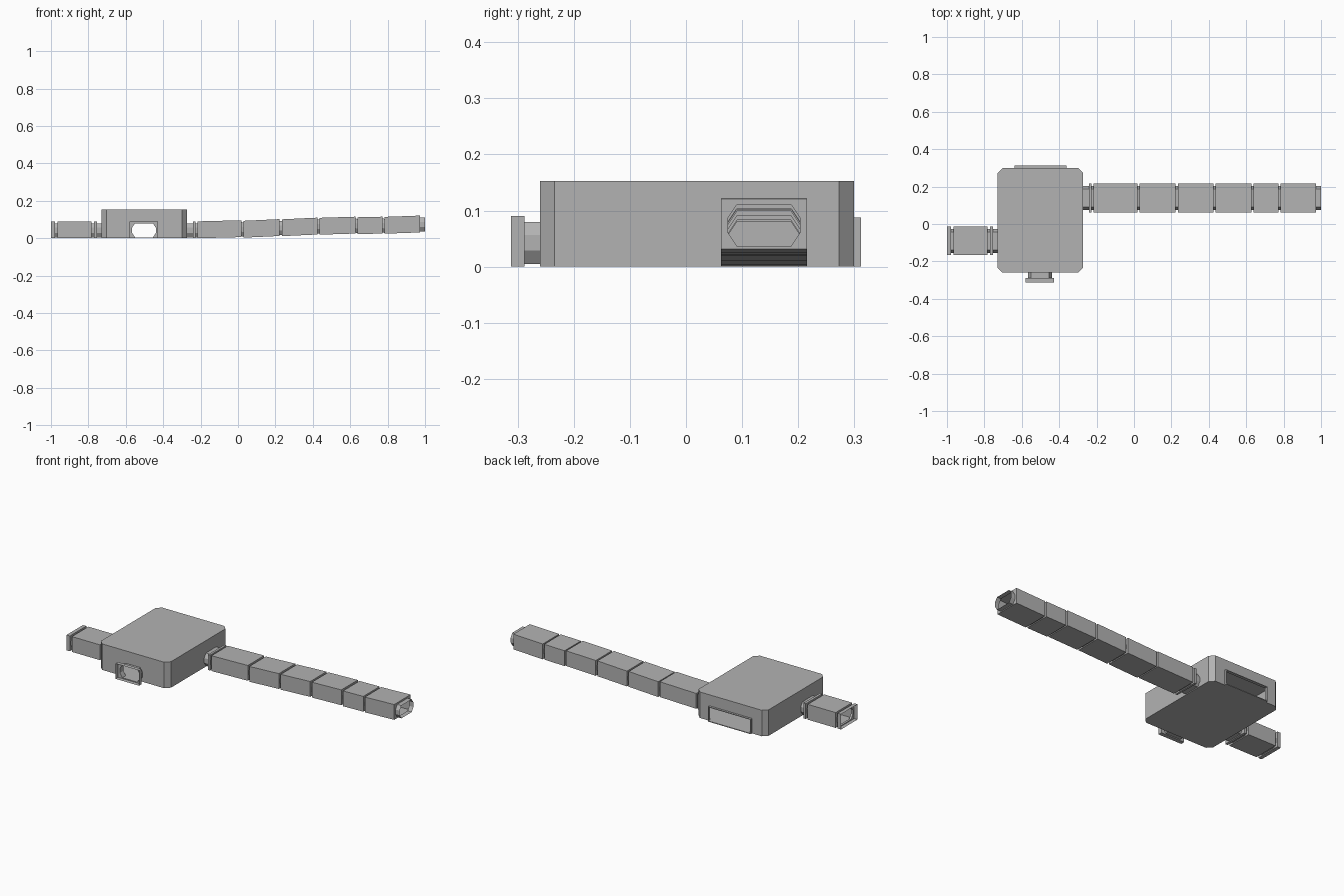
import bpy, bmesh

cube = bpy.data.objects.get("Cube")
if cube:
    bpy.data.objects.remove(cube, do_unlink=True)

GREY = 0.45
mat = bpy.data.materials.new("plain grey")
mat.use_nodes = True
mat.diffuse_color = (GREY, GREY, GREY, 1)
mat.node_tree.nodes["Principled BSDF"].inputs["Base Color"].default_value = (GREY, GREY, GREY, 1)


def section(kind):
    """Twelve-point outline (across, up): a block or the octagonal neck inside it."""
    half, low, high = (0.0765, 0, 0.09) if kind == "block" else (0.064, 0.005, 0.08)
    mid, h = (low + high) / 2, (high - low) / 2
    corner = 1 if kind == "block" else 0
    cu, cz = 0.016, 0.024
    quarter = [(half, h - cz),
               (half - (1 - corner) * cu / 2, h - (1 - corner) * cz / 2),
               (half - cu, h)]
    right = [(u, -z) for u, z in reversed(quarter)] + quarter
    left = [(-u, -z) for u, z in right]
    return [(u, z + mid) for u, z in right + left]


def skin(name, axis, centre, rings, cap=False):
    """Join outlines along an axis; rings hold (position, outline, height)."""
    bm = bmesh.new()
    loops = []
    for pos, outline, lift in rings:
        loops.append([bm.verts.new((pos, centre + u, z + lift) if axis == "x"
                                   else (centre + u, pos, z + lift)) for u, z in outline])
    for a, b in zip(loops, loops[1:]):
        for i in range(len(a)):
            j = (i + 1) % len(a)
            bm.faces.new((a[i], a[j], b[j], b[i]))
    if cap:
        bm.faces.new(loops[0])
        bm.faces.new(loops[-1])
    bmesh.ops.recalc_face_normals(bm, faces=bm.faces)
    return finish(name, bm)


def finish(name, bm):
    mesh = bpy.data.meshes.new(name)
    bm.to_mesh(mesh)
    bm.free()
    mesh.materials.append(mat)
    ob = bpy.data.objects.new(name, mesh)
    bpy.context.collection.objects.link(ob)
    return ob


def passage(name, axis, centre, blocks, start, end):
    """Blocks (from, to, height from, height to) linked by necks."""
    rings = [(start, section("neck"), blocks[0][2])]
    for a, b, za, zb in blocks:
        rings += [(a, section("neck"), za), (a, section("block"), za),
                  (b, section("block"), zb), (b, section("neck"), zb)]
    if end is None:
        rings.pop()          # last block stays open
    else:
        rings.append((end, section("neck"), blocks[-1][3]))
    return skin(name, axis, centre, rings)


def prism(name, inset, z0, z1):
    """Room outline with chamfered corners."""
    x0, x1, y0, y1 = -0.729 + inset, -0.273 - inset, -0.26 + inset, 0.299 - inset
    c = 0.026
    pts = [(x0 + c, y0), (x1 - c, y0), (x1, y0 + c), (x1, y1 - c),
           (x1 - c, y1), (x0 + c, y1), (x0, y1 - c), (x0, y0 + c)]
    bm = bmesh.new()
    base = bm.faces.new([bm.verts.new((x, y, z0)) for x, y in pts])
    top = bmesh.ops.extrude_face_region(bm, geom=[base])["geom"]
    bmesh.ops.translate(bm, vec=(0, 0, z1 - z0),
                        verts=[v for v in top if isinstance(v, bmesh.types.BMVert)])
    bmesh.ops.recalc_face_normals(bm, faces=bm.faces)
    return finish(name, bm)


def rect(half, low, high):
    return [(-half, low), (half, low), (half, high), (-half, high)]


# Hollow room with four doorways
LONG_Y, SHORT_Y, FRONT_X, BACK_X = 0.139, -0.09, -0.503, -0.50
neck = section("neck")
room = prism("room", 0, 0, 0.153)
cutters = [
    prism("room_hollow", 0.004, 0.004, 0.149),
    skin("long_door", "x", LONG_Y, [(-0.30, neck, 0), (-0.25, neck, 0)], True),
    skin("short_door", "x", SHORT_Y, [(-0.75, neck, 0), (-0.70, neck, 0)], True),
    skin("front_door", "y", FRONT_X, [(-0.28, neck, 0), (-0.24, neck, 0)], True),
    skin("back_door", "y", BACK_X, [(0.28, rect(0.136, 0.0045, 0.084), 0),
                                    (0.32, rect(0.136, 0.0045, 0.084), 0)], True),
]
bpy.context.view_layer.objects.active = room
for cutter in cutters:
    mod = room.modifiers.new("cut", "BOOLEAN")
    mod.operation = "DIFFERENCE"
    mod.solver = "EXACT"
    mod.object = cutter
    bpy.ops.object.modifier_apply(modifier=mod.name)
    bpy.data.objects.remove(cutter, do_unlink=True)

# Wide frame on the back wall
outer, inner = rect(0.14, 0, 0.088), rect(0.136, 0.0045, 0.084)
skin("back_frame", "y", BACK_X, [(0.299, outer, 0), (0.3115, outer, 0),
                                 (0.3115, inner, 0), (0.299, inner, 0)])

# Short openings at the front and on the right
passage("front_porch", "y", FRONT_X, [(-0.288, -0.3115, 0, 0)], -0.26, None)
passage("short_passage", "x", SHORT_Y,
        [(-0.755, -0.77, 0, 0), (-0.783, -0.965, 0, 0), (-0.978, -1, 0, 0)], -0.729, None)

# Long passage, rising gently along +x
passage("long_passage", "x", LONG_Y,
        [(-0.24, -0.227, 0, 0), (-0.217, 0.02, 0, 0.006), (0.03, 0.222, 0.003, 0.012),
         (0.234, 0.426, 0.011, 0.02), (0.437, 0.629, 0.019, 0.025),
         (0.64, 0.772, 0.022, 0.025), (0.782, 0.973, 0.024, 0.031)], -0.273, 1.0)
